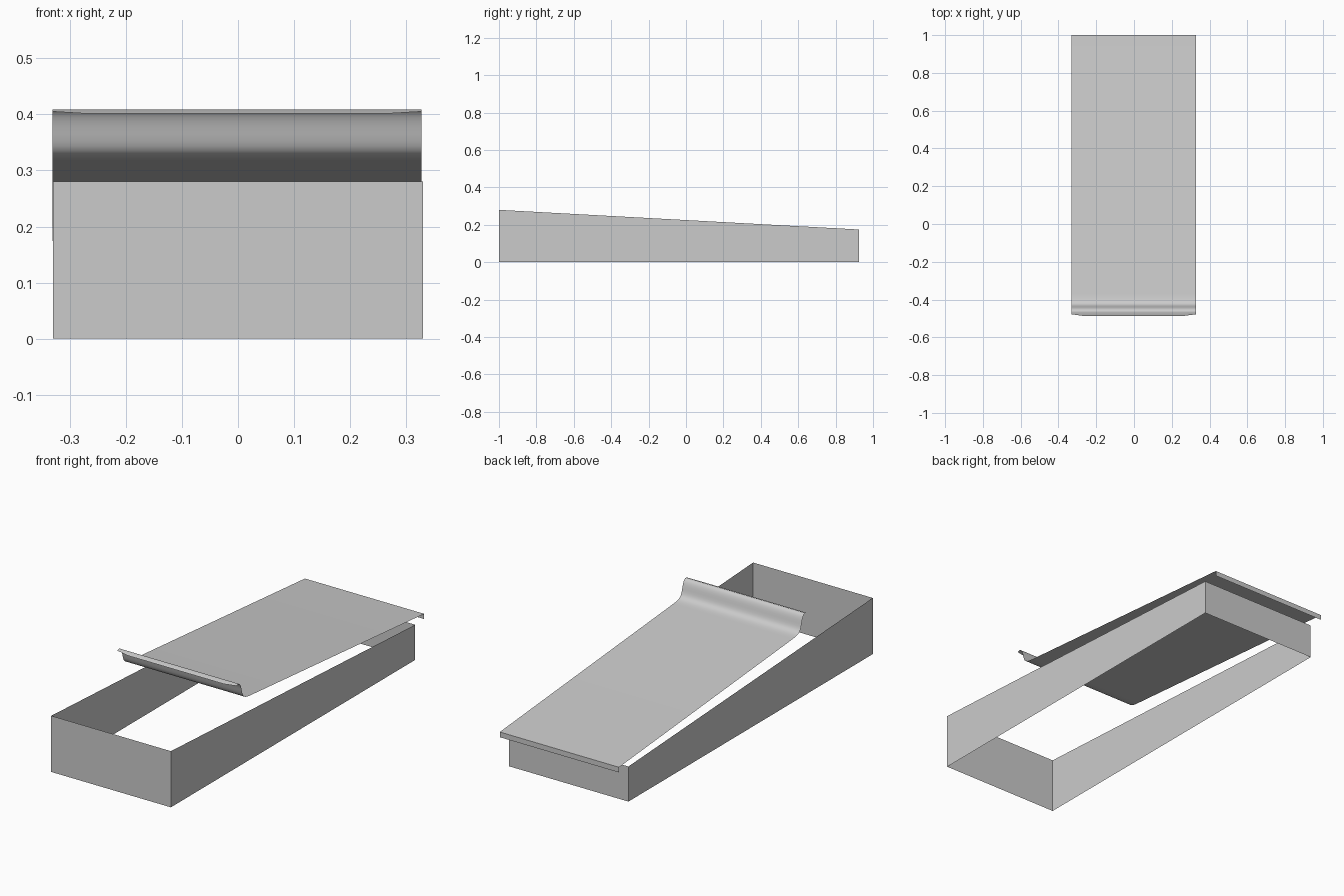
import bpy
import bmesh
import math
from mathutils import Vector
from mathutils.geometry import interpolate_bezier

cube = bpy.data.objects.get("Cube")
if cube:
    bpy.data.objects.remove(cube, do_unlink=True)

# Single plain grey finish
grey = bpy.data.materials.new("plain_grey")
grey.use_nodes = True
colour = (0.6, 0.6, 0.6, 1.0)
grey.diffuse_color = colour
grey.node_tree.nodes["Principled BSDF"].inputs["Base Color"].default_value = colour


def finish(name, bm):
    mesh = bpy.data.meshes.new(name)
    bm.to_mesh(mesh)
    bm.free()
    mesh.materials.append(grey)
    obj = bpy.data.objects.new(name, mesh)
    bpy.context.collection.objects.link(obj)
    return obj


def bend(*points):
    """Curved stretch of the lid profile, given as (y, z) control points."""
    pts = [Vector((0, y, z)) for y, z in points]
    return [(p.y, p.z) for p in interpolate_bezier(*pts, 9)]


# Open box of four thin walls, lower at the back, with no floor or top
half_width, front_y, back_y = 0.33, -1.0, 0.925
front_height, back_height = 0.28, 0.175
corners = [(-half_width, front_y, front_height), (half_width, front_y, front_height),
           (half_width, back_y, back_height), (-half_width, back_y, back_height)]
bm = bmesh.new()
lower = [bm.verts.new((x, y, 0)) for x, y, h in corners]
upper = [bm.verts.new(c) for c in corners]
for i in range(4):
    k = (i + 1) % 4
    bm.faces.new((lower[i], lower[k], upper[k], upper[i]))
finish("box_walls", bm)

# Thin sliding lid: rear lip, sloping panel, then a raised, curled finger grip
profile = [(1.0, 0.174), (1.0, 0.2)]
profile += bend((-0.37, 0.317), (-0.42, 0.322), (-0.428, 0.33), (-0.437, 0.365))
profile += bend((-0.437, 0.365), (-0.445, 0.4), (-0.455, 0.41), (-0.466, 0.409))[1:]
tip_middle, tip_side = (-0.487, 0.401), (-0.478, 0.405)
stations = [-0.331, -0.265, 0.261, 0.327]

bm = bmesh.new()
rows = [[bm.verts.new((x, y, z)) for x in stations] for y, z in profile]
tips = [tip_side, tip_middle, tip_middle, tip_side]
rows.append([bm.verts.new((x, y, z)) for x, (y, z) in zip(stations, tips)])
for a, b in zip(rows, rows[1:]):
    for j in range(len(stations) - 1):
        bm.faces.new((a[j], b[j], b[j + 1], a[j + 1]))
lid = finish("sliding_lid", bm)

# Smooth the grip, keep the rear lip crisp
bpy.ops.object.select_all(action='DESELECT')
lid.select_set(True)
bpy.context.view_layer.objects.active = lid
bpy.ops.object.shade_smooth_by_angle(angle=math.radians(40))
